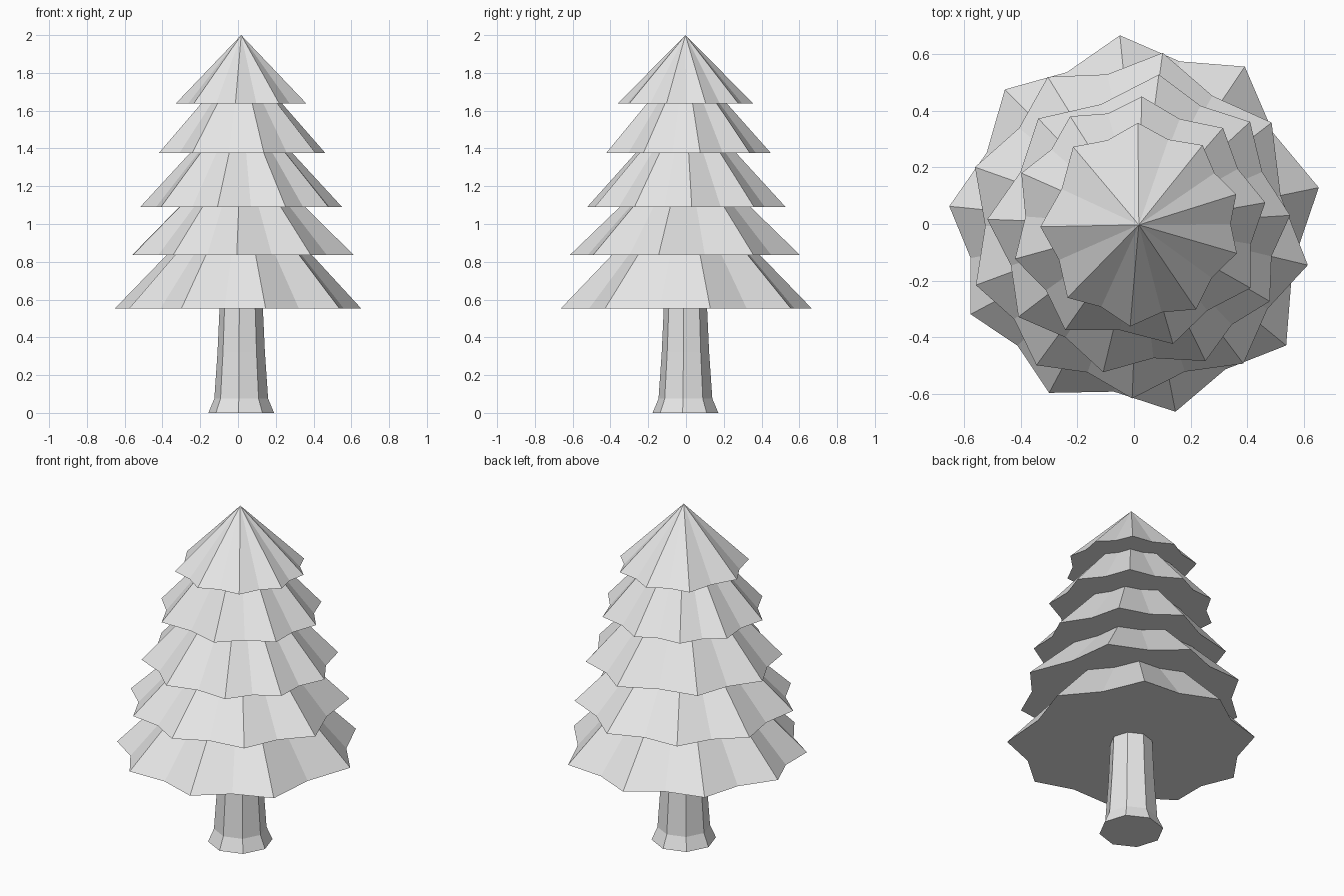
import bpy, bmesh
from math import radians, sin, cos
from mathutils import Vector

if "Cube" in bpy.data.objects:
    bpy.data.objects.remove(bpy.data.objects["Cube"], do_unlink=True)

AXIS = Vector((0.017, -0.003, 0))  # shared trunk and branch axis

grey = bpy.data.materials.new("plain_grey")
grey.use_nodes = True
grey.diffuse_color = (0.8, 0.8, 0.8, 1)
grey.node_tree.nodes["Principled BSDF"].inputs["Base Color"].default_value = grey.diffuse_color


def polar(radius, degrees, z):
    a = radians(degrees)
    return AXIS + Vector((radius * cos(a), radius * sin(a), z))


def finish(bm, name):
    bmesh.ops.recalc_face_normals(bm, faces=bm.faces)
    mesh = bpy.data.meshes.new(name)
    bm.to_mesh(mesh)
    bm.free()
    mesh.materials.append(grey)
    obj = bpy.data.objects.new(name, mesh)
    bpy.context.collection.objects.link(obj)
    return obj


# One irregular nine-pointed branch outline, reused with a new turn and size
TIP_ANGLES = [0, 51, 95.5, 135, 174, 213.7, 247.3, 281.2, 320.4]
VALLEY_PINCH = 0.94


def branch_tier(name, base, radius, height, turn):
    tips = [polar(radius * (0.965 if i == 1 else 1), a + turn, base)
            for i, a in enumerate(TIP_ANGLES)]
    centre = AXIS + Vector((0, 0, base))
    outline = []
    for tip, following in zip(tips, tips[1:] + tips[:1]):
        valley = centre.lerp((tip + following) / 2, VALLEY_PINCH)
        outline += [tip, valley]
    bm = bmesh.new()
    ring = [bm.verts.new(p) for p in outline]
    apex = bm.verts.new(centre + Vector((0, 0, height)))
    bm.faces.new(ring)
    for a, b in zip(ring, ring[1:] + ring[:1]):
        bm.faces.new((a, b, apex))
    return finish(bm, name)


# Branch tiers, lowest first: base height, radius, cone height, turn
TIERS = [
    (0.553, 0.672, 0.69, -39.3),
    (0.835, 0.613, 0.59, -13.4),
    (1.09, 0.535, 0.58, 82.4),
    (1.375, 0.453, 0.51, 235),
    (1.637, 0.36, 0.363, 130.1),
]
for number, tier in enumerate(TIERS, 1):
    branch_tier(f"branch_tier_{number}", *tier)

# Eight-sided trunk with a flared foot
TRUNK_PROFILE = [(0.175, 0), (0.143, 0.075), (0.126, 0.32), (0.113, 0.6)]
bm = bmesh.new()
rings = [[bm.verts.new(polar(r, 45 * k - 5, z)) for k in range(8)]
         for r, z in TRUNK_PROFILE]
for low, high in zip(rings, rings[1:]):
    for k in range(8):
        n = (k + 1) % 8
        bm.faces.new((low[k], low[n], high[n], high[k]))
bm.faces.new(rings[0])
bm.faces.new(rings[-1])
finish(bm, "trunk")
